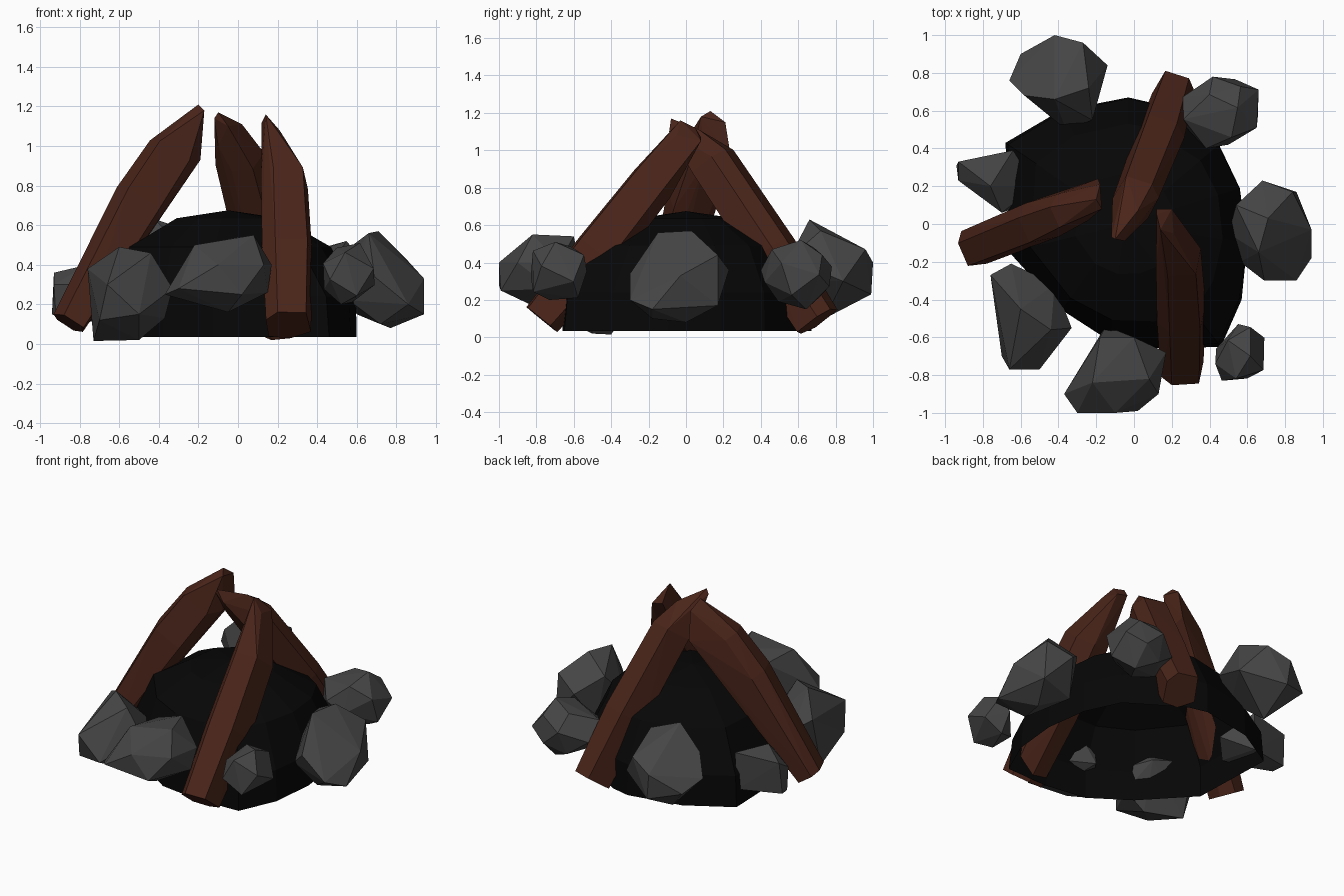
import bpy, bmesh, math, random
from mathutils import Vector


def material(name, r, g, b):
    m = bpy.data.materials.new(name)
    m.diffuse_color = (r, g, b, 1)
    return m


ASH = material("ash", 0.002, 0.002, 0.002)
STONE = material("stone", 0.06, 0.06, 0.06)
WOOD = material("wood", 0.068, 0.018, 0.01)


def finish(name, bm, mat):
    bmesh.ops.recalc_face_normals(bm, faces=bm.faces)
    me = bpy.data.meshes.new(name)
    bm.to_mesh(me)
    bm.free()
    me.materials.append(mat)
    bpy.context.collection.objects.link(bpy.data.objects.new(name, me))


def hull(name, points, mat):
    bm = bmesh.new()
    for p in points:
        bm.verts.new(p)
    res = bmesh.ops.convex_hull(bm, input=bm.verts)
    junk = {g for g in res["geom_interior"] + res["geom_unused"]
            if isinstance(g, bmesh.types.BMVert)}
    bmesh.ops.delete(bm, geom=list(junk), context='VERTS')
    finish(name, bm, mat)


# Ash mound: open-bottomed dome, irregular at the rim and rounder towards the top
outline = [(0.6, -0.1), (0.56, 0.19), (0.45, 0.42), (0.1, 0.64), (-0.03, 0.67),
           (-0.39, 0.6), (-0.68, 0.43), (-0.66, -0.15), (-0.38, -0.45),
           (-0.13, -0.62), (0.15, -0.66), (0.46, -0.65), (0.57, -0.4)]
profile = [(1.0, 0.035, 0), (0.995, 0.24, 0.1), (0.81, 0.49, 0.5), (0.42, 0.635, 0.8)]
cx, cy = -0.05, 0.0
bm = bmesh.new()
rings = []
for s, z, round_off in profile:
    ring = []
    for x, y in outline:
        d = Vector((x - cx, y - cy))
        d = d.lerp(d.normalized() * 0.64, round_off) * s
        ring.append(bm.verts.new((cx + d.x, cy + d.y, z)))
    rings.append(ring)
n = len(outline)
for lo, hi in zip(rings, rings[1:]):
    for i in range(n):
        j = (i + 1) % n
        bm.faces.new((lo[i], lo[j], hi[j], hi[i]))
top = bm.verts.new((cx, cy, 0.675))
for i in range(n):
    bm.faces.new((rings[-1][i], rings[-1][(i + 1) % n], top))
finish("ash_mound", bm, ASH)


# Leaning logs: sections (x, y, z, half width, half thickness) plus a chipped tip
def log(name, sections, tip):
    axis = (Vector(sections[-1][:3]) - Vector(sections[0][:3])).normalized()
    side = axis.cross(Vector((0, 0, 1))).normalized()
    up = side.cross(axis)
    pts = [Vector(p) for p in tip]
    for x, y, z, w, t in sections:
        for a, b in ((-1, 0.4), (-0.5, 1), (0.75, 0.95), (1, -0.5), (0.1, -1), (-0.85, -0.85)):
            pts.append(Vector((x, y, z)) + side * w * a + up * t * b)
    hull(name, pts, WOOD)


log("left_log",
    [(-0.85, -0.125, 0.105, 0.105, 0.08), (-0.49, 0.02, 0.72, 0.115, 0.13),
     (-0.33, 0.085, 0.96, 0.095, 0.125)],
    [(-0.2, 0.13, 1.21), (-0.17, 0.08, 1.18), (-0.18, 0.21, 1.15),
     (-0.19, 0.24, 0.96), (-0.19, 0.1, 0.93)])
log("back_log",
    [(0.21, 0.7, 0.085, 0.105, 0.115), (0.135, 0.46, 0.46, 0.125, 0.12),
     (0.01, 0.14, 0.94, 0.115, 0.115)],
    [(-0.12, -0.07, 1.14), (-0.1, -0.08, 1.17), (-0.05, -0.09, 1.1),
     (-0.1, 0.0, 1.0), (0.02, 0.07, 1.11)])
log("front_log",
    [(0.255, -0.77, 0.095, 0.115, 0.105), (0.25, -0.47, 0.45, 0.13, 0.13),
     (0.235, -0.18, 0.82, 0.12, 0.12)],
    [(0.14, -0.03, 1.16), (0.12, 0.05, 1.12), (0.2, 0.08, 1.05),
     (0.12, 0.08, 1.07), (0.21, -0.05, 1.08)])


# Rounder rocks: jittered faceted balls fitted to a box
def rock(name, lo, hi, seed, count=17):
    rnd = random.Random(seed)
    pts = []
    for i in range(count):
        z = 1 - 2 * (i + 0.5) / count
        a = i * 2.39996 + rnd.uniform(-0.3, 0.3)
        r = math.sqrt(1 - z * z)
        pts.append(Vector((r * math.cos(a), r * math.sin(a), z)) * rnd.uniform(0.93, 1.07))
    for k in range(3):
        a, b = min(p[k] for p in pts), max(p[k] for p in pts)
        for p in pts:
            p[k] = lo[k] + (p[k] - a) / (b - a) * (hi[k] - lo[k])
    hull(name, pts, STONE)


rock("back_right_rock", (0.26, 0.4, 0.15), (0.66, 0.78, 0.52), 2)
rock("small_front_rock", (0.43, -0.83, 0.2), (0.69, -0.53, 0.51), 4, 13)

# Angular rocks: a few corners each
hull("right_rock",
     [(0.5, -0.05, 0.3), (0.54, 0.1, 0.47), (0.68, 0.23, 0.36), (0.86, 0.17, 0.17),
      (0.84, 0.17, 0.44), (0.94, -0.03, 0.33), (0.94, -0.18, 0.15), (0.86, -0.3, 0.2),
      (0.69, -0.3, 0.34), (0.66, -0.15, 0.56), (0.71, 0.03, 0.57), (0.77, 0.0, 0.08),
      (0.72, -0.18, 0.1), (0.56, -0.2, 0.22), (0.6, 0.1, 0.15)], STONE)
hull("back_left_rock",
     [(-0.42, 0.66, 0.63), (-0.27, 0.96, 0.47), (-0.14, 0.84, 0.3), (-0.42, 1.0, 0.4),
      (-0.4, 0.99, 0.23), (-0.66, 0.76, 0.35), (-0.6, 0.9, 0.28), (-0.22, 0.55, 0.42),
      (-0.36, 0.5, 0.3), (-0.42, 0.74, 0.1), (-0.58, 0.68, 0.48), (-0.24, 0.72, 0.57)], STONE)
hull("front_rock",
     [(-0.37, -0.9, 0.25), (-0.3, -1.0, 0.28), (0.02, -0.99, 0.25), (0.13, -0.9, 0.4),
      (0.17, -0.68, 0.4), (0.0, -0.6, 0.54), (-0.18, -0.6, 0.48), (0.08, -0.82, 0.55),
      (-0.22, -0.84, 0.5), (-0.05, -0.8, 0.16), (0.15, -0.72, 0.26), (-0.15, -0.54, 0.25),
      (-0.1, -1.0, 0.4)], STONE)
hull("front_left_rock",
     [(-0.76, -0.27, 0.38), (-0.73, -0.4, 0.015), (-0.65, -0.21, 0.3), (-0.33, -0.55, 0.28),
      (-0.5, -0.77, 0.15), (-0.66, -0.77, 0.3), (-0.6, -0.45, 0.49), (-0.44, -0.56, 0.46),
      (-0.5, -0.5, 0.02), (-0.37, -0.52, 0.13), (-0.7, -0.7, 0.12), (-0.42, -0.32, 0.28)],
     STONE)
hull("left_rock",
     [(-0.93, 0.33, 0.36), (-0.94, 0.31, 0.15), (-0.93, 0.23, 0.3), (-0.92, 0.23, 0.14),
      (-0.64, 0.39, 0.38), (-0.65, 0.38, 0.13), (-0.7, 0.06, 0.3), (-0.64, 0.08, 0.18),
      (-0.52, 0.2, 0.25), (-0.76, 0.2, 0.4), (-0.76, 0.22, 0.11)], STONE)
